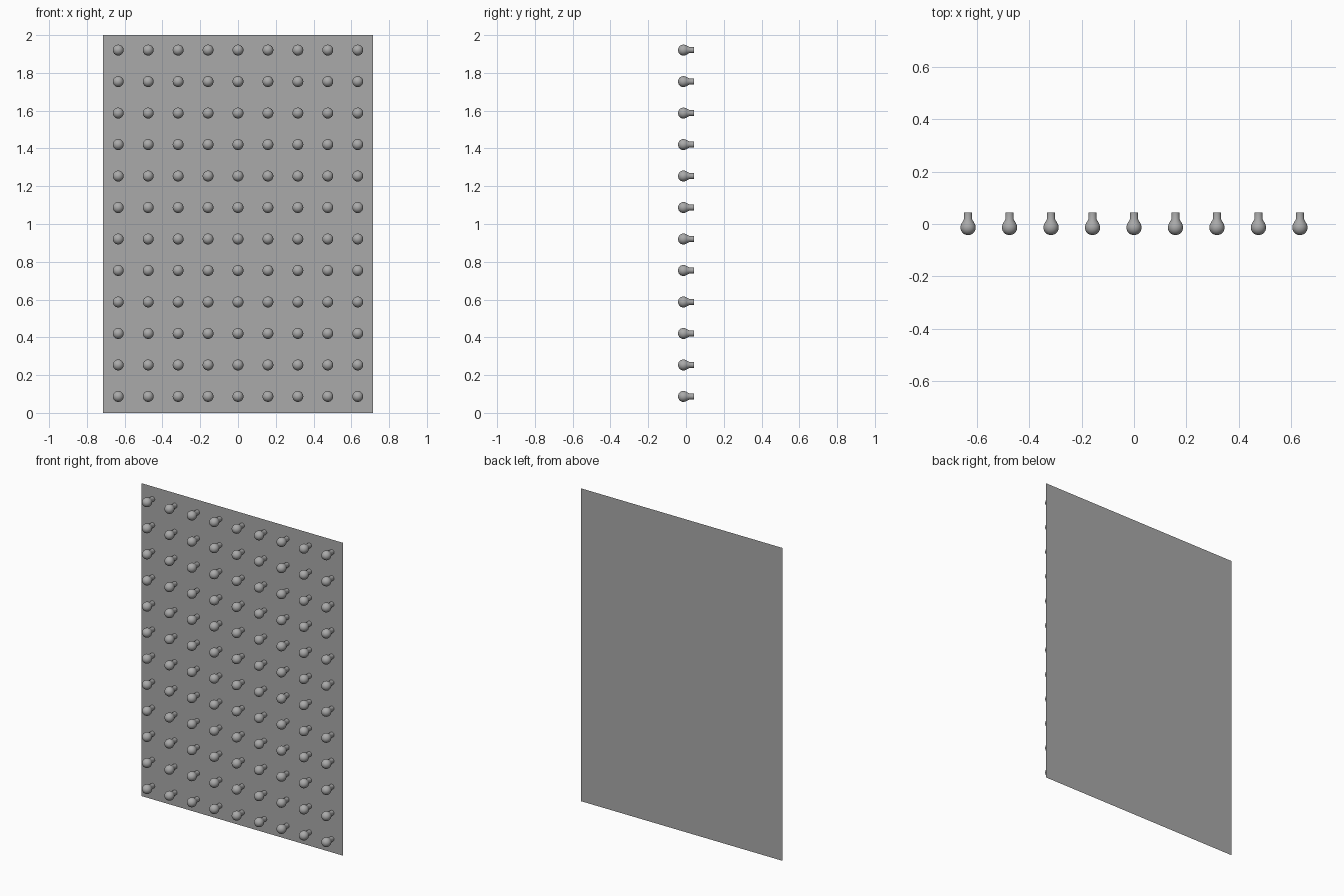
import bpy, bmesh, math
from mathutils import Matrix, Vector

cube = bpy.data.objects.get("Cube")
if cube:
    bpy.data.objects.remove(cube, do_unlink=True)

WIDTH, HEIGHT, BACK = 1.428, 2.0, 0.043
COLS, ROWS = 9, 12
STEP_X, STEP_Z, FIRST_Z = 0.1585, 0.1667, 0.087

grey = bpy.data.materials.new("plain_grey")
grey.use_nodes = True
colour = (0.4, 0.4, 0.4, 1)
grey.diffuse_color = colour
grey.node_tree.nodes["Principled BSDF"].inputs["Base Color"].default_value = colour


def add_object(name, mesh, location=(0, 0, 0)):
    obj = bpy.data.objects.new(name, mesh)
    obj.location = location
    bpy.context.collection.objects.link(obj)
    return obj


# Thin backing sheet, facing the front
bm = bmesh.new()
bmesh.ops.create_grid(bm, x_segments=1, y_segments=1, size=0.5)
bmesh.ops.transform(bm, verts=bm.verts, matrix=Matrix.Rotation(math.pi / 2, 4, "X")
                    @ Matrix.Diagonal((WIDTH, HEIGHT, 1, 1)))
sheet = bpy.data.meshes.new("backing_sheet")
bm.to_mesh(sheet)
bm.free()
sheet.materials.append(grey)
add_object("backing_sheet", sheet, (0, BACK, HEIGHT / 2))

# Bulb profile: round globe, tapered shoulder, straight neck (radius, depth)
GLOBE, CENTRE = 0.029, -0.0135
profile = [(GLOBE * math.sin(math.radians(a)), CENTRE - GLOBE * math.cos(math.radians(a)))
           for a in range(0, 121, 12)]
profile += [(0.0155, 0.019), (0.0155, BACK)]

# Spin the profile around the depth axis
bm = bmesh.new()
verts = [bm.verts.new((r, y, 0)) for r, y in profile]
edges = [bm.edges.new(pair) for pair in zip(verts, verts[1:])]
bmesh.ops.spin(bm, geom=verts + edges, cent=(0, 0, 0), axis=(0, 1, 0),
               angle=2 * math.pi, steps=24, use_duplicate=False)
bmesh.ops.remove_doubles(bm, verts=bm.verts, dist=0.0001)
bmesh.ops.recalc_face_normals(bm, faces=bm.faces)
# Make sure the open shell faces outwards
if sum(f.normal.dot(f.calc_center_median() - Vector((0, CENTRE, 0))) for f in bm.faces) < 0:
    bmesh.ops.reverse_faces(bm, faces=bm.faces)
bulb = bpy.data.meshes.new("bulb")
bm.to_mesh(bulb)
bm.free()
bulb.materials.append(grey)
bulb.shade_smooth()
bulb.set_sharp_from_angle(angle=math.radians(35))

# Rows and columns of bulbs sharing one mesh
for row in range(ROWS):
    for col in range(COLS):
        x = (col - (COLS - 1) / 2) * STEP_X
        add_object(f"bulb_row{row + 1}_column{col + 1}", bulb,
                   (x, 0, FIRST_Z + row * STEP_Z))
